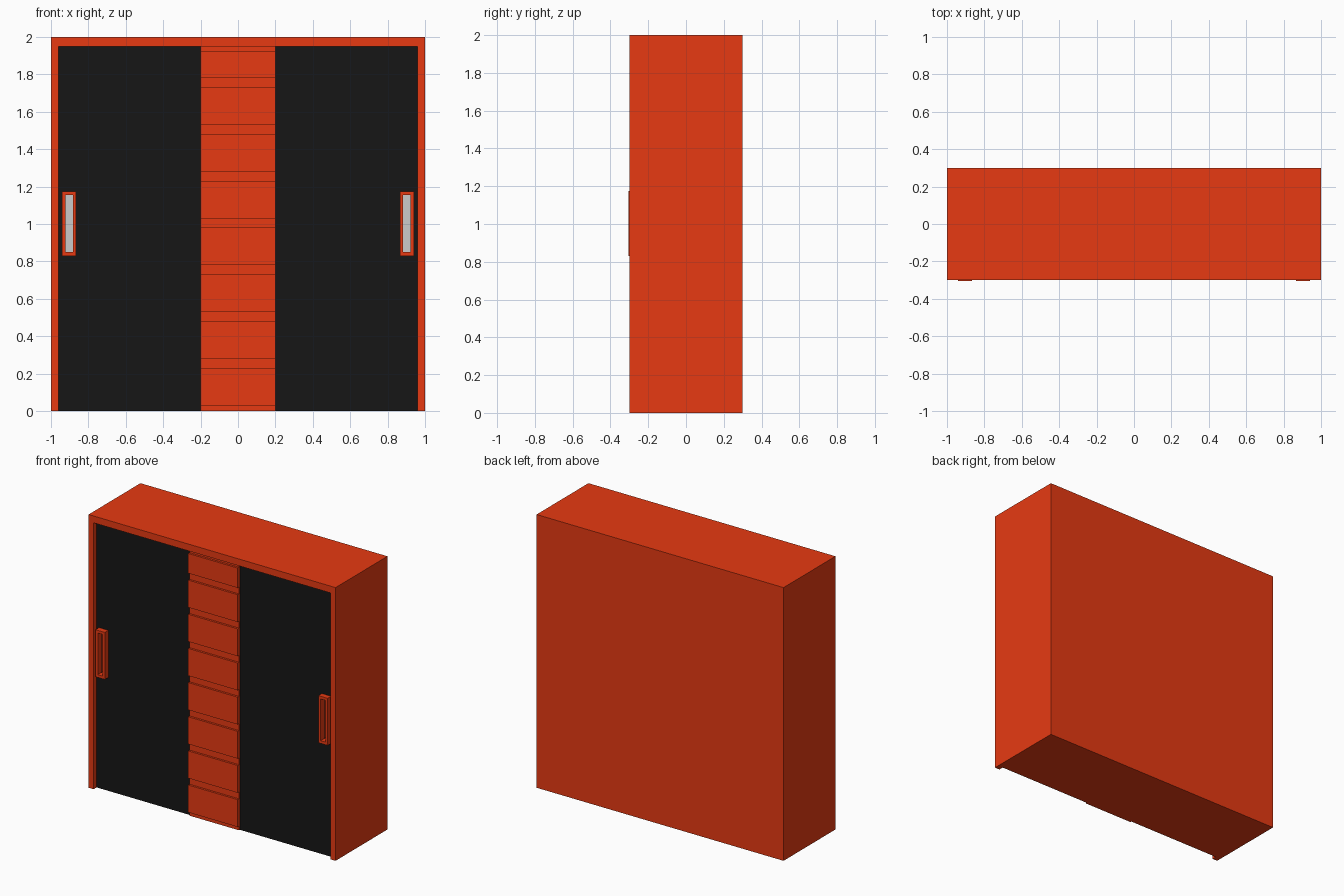
import bpy

if "Cube" in bpy.data.objects:
    bpy.data.objects.remove(bpy.data.objects["Cube"])


def material(name, rgb):
    m = bpy.data.materials.new(name)
    m.diffuse_color = (*rgb, 1)
    m.use_nodes = True
    m.node_tree.nodes["Principled BSDF"].inputs["Base Color"].default_value = m.diffuse_color
    return m


RED = material("red_lacquer", (0.8, 0.042, 0.006))
BLACK = material("black_panel", (0.008, 0.008, 0.008))


def box(name, x, y, z, mat=None):
    """Box from (min, max) ranges on each axis."""
    bpy.ops.mesh.primitive_cube_add(
        size=1, location=[(a + b) / 2 for a, b in (x, y, z)])
    ob = bpy.context.object
    ob.name = name
    ob.scale = [b - a for a, b in (x, y, z)]
    bpy.ops.object.transform_apply(location=False, rotation=False, scale=True)
    if mat:
        ob.data.materials.append(mat)
    return ob


def cut(ob, cutter):
    mod = ob.modifiers.new("pocket", 'BOOLEAN')
    mod.operation = 'DIFFERENCE'
    mod.solver = 'EXACT'
    mod.object = cutter


def span(side, a, b):
    """Mirror an x range to the chosen side."""
    return tuple(sorted((side * a, side * b)))


FRONT, BACK, DOOR = -0.30, 0.30, -0.265

# Carcass
core = box("carcass", (-0.96, 0.96), (DOOR + 0.002, BACK), (0, 1.95), RED)
box("top_board", (-1, 1), (FRONT, BACK), (1.95, 2), RED)

for side, label in ((-1, "left"), (1, "right")):
    box(label + "_side_board", span(side, 0.96, 1), (FRONT, BACK), (0, 1.95), RED)

    # Sliding door
    door = box(label + "_door", span(side, 0.2, 0.96), (DOOR, DOOR + 0.002),
               (0, 1.95), BLACK)

    # Handle: red rim around a deep pocket with a grey plate at the bottom
    hx, hz = span(side, 0.865, 0.94), (0.83, 1.175)
    px, pz = (hx[0] + 0.018, hx[1] - 0.018), (0.85, 1.155)
    rim = box(label + "_handle_rim", hx, (-0.305, DOOR), hz, RED)
    cutter = box(label + "_pocket_cutter", px, (-0.35, -0.235), pz)
    cutter.hide_render = True
    cutter.hide_set(True)
    for ob in (rim, door, core):
        cut(ob, cutter)
    box(label + "_handle_plate", px, (-0.24, -0.235), pz)

# Centre column with raised panels
box("centre_backing", (-0.2, 0.2), (-0.275, DOOR + 0.002), (0, 1.95), RED)
for i in range(8):
    z = 0.03 + 0.25 * i
    box(f"centre_panel_{i + 1}", (-0.2, 0.2), (-0.29, -0.275),
        (z, min(z + 0.2, 1.925)), RED)
